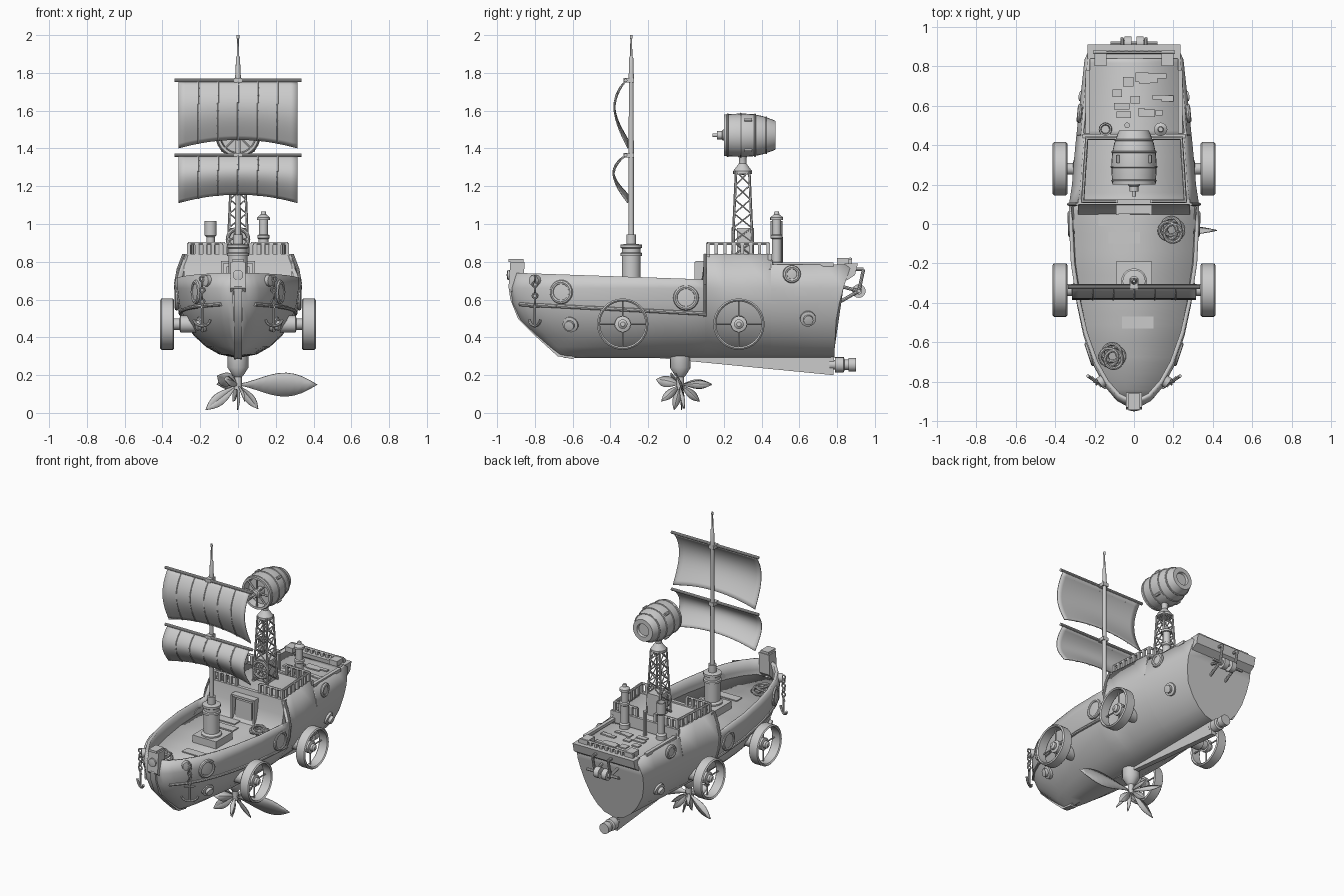
import bpy, bmesh, random
from math import sin, cos, pi, radians
from mathutils import Vector as V

if "Cube" in bpy.data.objects:
    bpy.data.objects.remove(bpy.data.objects["Cube"])
random.seed(3)

def mesh(name, verts, faces, solid=0):
    me = bpy.data.meshes.new(name)
    me.from_pydata([tuple(v) for v in verts], [], faces)
    bm = bmesh.new(); bm.from_mesh(me)
    bmesh.ops.remove_doubles(bm, verts=bm.verts, dist=1e-5)
    bmesh.ops.recalc_face_normals(bm, faces=bm.faces)
    bm.to_mesh(me); bm.free()
    ob = bpy.data.objects.new(name, me)
    bpy.context.collection.objects.link(ob)
    if solid:
        m = ob.modifiers.new("thick", 'SOLIDIFY'); m.thickness = solid; m.offset = -1
    return ob

def lathe(name, o, axis, prof, n=20, closed=False):
    """Revolve (radius, height) pairs about an axis through o."""
    q = V(axis).to_track_quat('Z', 'Y'); k = len(prof)
    vs = [V(o) + q @ V((r*cos(2*pi*i/n), r*sin(2*pi*i/n), h)) for i in range(n) for r, h in prof]
    fs = [(i*k+j, (i+1) % n*k+j, (i+1) % n*k+(j+1) % k, i*k+(j+1) % k)
          for i in range(n) for j in range(k if closed else k-1)]
    return mesh(name, vs, fs)

def ring(name, c, axis, R, r, n=20):
    return lathe(name, c, axis, [(R+r*cos(a*pi/4), r*sin(a*pi/4)) for a in range(8)], n, True)

def tube(name, p, q, r, n=8):
    d = V(q)-V(p)
    return lathe(name, p, d, [(0, 0), (r, 0), (r, d.length), (0, d.length)], n)

def path(name, pts, r, n=8):
    for p, q in zip(pts, pts[1:]): tube(name, p, q, r, n)

def prism(name, yz, x0, x1):
    k = len(yz)
    vs = [(x, y, z) for x in (x0, x1) for y, z in yz]
    return mesh(name, vs, [tuple(range(k)), tuple(range(k, 2*k))] +
                [(i, (i+1) % k, k+(i+1) % k, k+i) for i in range(k)])

def box(name, x0, x1, y0, y1, z0, z1):
    return prism(name, [(y0, z0), (y1, z0), (y1, z1), (y0, z1)], x0, x1)

def lerp(t, x):
    for (a, u), (b, w) in zip(t, t[1:]):
        if x <= b: return u+(w-u)*max(0, (x-a)/(b-a))
    return t[-1][1]

# hull shape: width by height, plan curve, stem and stern rake
WID = [(.29, .0), (.31, .10), (.35, .17), (.41, .235), (.49, .29), (.58, .32), (.66, .33), (.72, .33), (.84, .285)]
PLAN = [(-.9, .08), (-.87, .26), (-.8, .45), (-.7, .62), (-.55, .78), (-.4, .88), (-.2, .97), (0, 1), (.1, 1),
        (.12, .97), (.3, .93), (.5, .87), (.9, .76)]
STEM = [(.29, -.64), (.31, -.68), (.41, -.79), (.5, -.885), (.6, -.925), (.68, -.93), (.75, -.9)]
STERN = [(.29, .785), (.5, .795), (.62, .82), (.8, .88)]
def hw(y, z):
    if y < -.3: y = -.3+(y+.3)*-.6/(lerp(STEM, z)+.3)
    elif y > .5: y = .5+(y-.5)*.4/(lerp(STERN, z)-.5)
    return lerp(WID, z)*lerp(PLAN, y)
def sheer(s): return .71-.035*s if s <= .1 else (.84 if s < .45 else .785)

S = [-.9, -.885, -.87, -.84, -.8, -.75, -.7, -.62, -.55, -.47, -.4, -.3, -.2, -.1, 0, .1, .102, .2, .3, .449, .451, .6, .75, .9]
vs, half = [], [.29, .31, .35, .41, .49, .58, .66]
for s in S:
    row = []
    for z in half+[sheer(s)]:
        y = s
        if s < -.3: y = -.3+(s+.3)*(lerp(STEM, z)+.3)/-.6
        elif s > .5: y = .5+(s-.5)*(lerp(STERN, z)-.5)/.4
        row.append((lerp(WID, z)*lerp(PLAN, s), y, z))
    vs += row[::-1]+[(-x, y, z) for x, y, z in row[1:]]
k, n = 15, len(S)
fs = [(i*k+j, i*k+j+1, i*k+k+j+1, i*k+k+j) for i in range(n-1) for j in range(k-1)]
mesh("hull", vs, fs+[tuple(range((n-1)*k, n*k)), tuple(range(k))], .02)

def deck(name, y0, y1, z, m=12):
    ys = [y0+(y1-y0)*i/m for i in range(m+1)]
    vs = [(sd*max(hw(y, z)-.008, .01), y, z) for y in ys for sd in (1, -1)]
    mesh(name, vs, [(2*i, 2*i+1, 2*i+3, 2*i+2) for i in range(m)], .012)
deck("main_deck", -.88, .11, .63, 24)
deck("cabin_deck", .1, .455, .83)
deck("rear_deck", .44, .85, .762)

# keel, stem and stern beam
prism("keel", [(-.35, .31), (.785, .31), (.78, .2)], -.018, .018)
st = [(-.9, .75), (-.94, .67), (-.93, .6), (-.89, .5), (-.79, .4), (-.68, .3), (-.6, .285)]
prism("stem", st+[(y+.03, z+.02) for y, z in st[::-1]], -.02, .02)
prism("stern_beam", [(.85, .7), (.895, .73), (.91, .79), (.84, .79)], -.235, .235)
prism("bow_post", [(-.94, .66), (-.9, .62), (-.86, .66), (-.855, .8), (-.93, .8)], -.04, .04)
box("bow_cap", -.03, .03, -.94, -.86, .8, .815)
lathe("bow_lamp", (0, -.93, .73), (0, -1, 0), [(0, 0), (.028, 0), (.028, .015), (0, .02)], 14)

# cabin front wall and door
prism("cabin_front", [(.04, .62), (.07, .66), (.09, .74), (.1, .84), (.125, .84), (.125, .62)], -.285, .285)
for x in (-.09, .078): box("door_side", x, x+.012, .045, .1, .64, .8)
box("door_lintel", -.09, .09, .05, .1, .79, .805)
box("cabin_back", -.26, .26, .435, .455, .76, .84)
box("door_panel", -.06, .06, .06, .09, .65, .775)

# cabin railing, stern railing
def rail(name, p, q, h, step):
    p, q = V(p), V(q); m = max(1, round((q-p).length/step)); up = V((0, 0, h))
    tube(name, p+up, q+up, .008, 6)
    for i in range(m+1):
        c = p.lerp(q, i/m); box(name+"_post", c.x-.009, c.x+.009, c.y-.009, c.y+.009, c.z, c.z+h)
for s in (1, -1):
    rail("cabin_rail", (s*.26, .115, .835), (s*.24, .435, .835), .062, .045)
    rail("front_rail", (s*.09, .115, .835), (s*.26, .115, .835), .062, .04)
    rail("back_rail", (s*.07, .435, .835), (s*.24, .435, .835), .062, .04)
    box("stern_block", s*.17-.03, s*.17+.03, .8, .88, .785, .82)
    box("roof_edge", s*.235-.012, s*.235+.012, .46, .78, .775, .795)
rail("stern_rail", (-.2, .87, .775), (.2, .87, .775), .04, .04)
for i in range(14):
    x, y = random.uniform(-.19, .15), random.uniform(.53, .74)
    box("deck_plate", x, x+random.uniform(.03, .08), y, y+random.uniform(.02, .05), .755, .77)
for y, x in ((-.07, -.05), (-.5, .02), (.02, -.1)):
    box("deck_plank", x-.08, x+.08, y-.03, y+.03, .625, .637)

# mast with two yards and sails
box("mast_base", -.09, .09, -.37, -.19, .62, .68)
lathe("mast_foot", (0, -.29, 0), (0, 0, 1), [(0, .62), (.065, .62), (.065, .69), (.05, .7), (.05, .83), (.058, .83),
      (.058, .845), (.05, .85), (.05, .87), (.058, .875), (.058, .89), (.026, .895), (.026, .945), (0, .945)])
lathe("mast", (0, -.29, 0), (0, 0, 1), [(0, .9), (.015, .9), (.013, 1.75), (.016, 1.78), (.013, 1.8), (.011, 1.88),
      (.006, 1.89), (.005, 1.98), (.008, 1.985), (.007, 2), (0, 2)], 14)
def sail(zt, zb, belly):
    def P(x, t, off=0):
        z = zt+(zb+.045*(1-(x/.315)**2)-zt)*t
        return (x, -.318-off-belly*sin(pi*t**.85)+.008*t, z)
    nx, nz = 18, 14
    vs = [P(-.315+.63*i/nx, j/nz) for i in range(nx+1) for j in range(nz+1)]
    m = nz+1
    mesh("sail", vs, [(i*m+j, i*m+j+1, i*m+m+j+1, i*m+m+j) for i in range(nx) for j in range(nz)], .006)
    for x in (-.21, -.105, 0, .105, .21):
        path("sail_seam", [P(x, t/8) for t in range(9)], .005, 5)
    tube("yard", (-.335, -.32, zt), (.335, -.32, zt), .01, 10)
    box("yard_clamp", -.02, .02, -.33, -.275, zt-.012, zt+.012)
sail(1.76, 1.40, .065); sail(1.365, 1.11, .07)

# lattice tower and turbine head
for sx in (1, -1):
    for sy in (1, -1):
        tube("tower_leg", (sx*.055, .3+sy*.055, .83), (sx*.035, .3+sy*.035, 1.28), .007, 6)
def corner(i, z):
    w = .055-.02*(z-.83)/.45
    return (w*(1, 1, -1, -1)[i % 4], .3+w*(1, -1, -1, 1)[i % 4], z)
for j in range(6):
    z0, z1 = .83+j*.075, .83+(j+1)*.075
    for i in range(4):
        tube("tower_brace", corner(i, z0), corner(i+1, z1), .004, 5)
        tube("tower_brace", corner(i+1, z0), corner(i, z1), .004, 5)
lathe("tower_cap", (0, .3, 0), (0, 0, 1), [(0, 1.26), (.05, 1.265), (.05, 1.28), (.035, 1.3), (.02, 1.32), (.02, 1.35), (.03, 1.37), (0, 1.38)])
box("winch_box", -.045, .045, .27, .36, .83, .98)
ring("winch_wheel", (0, .25, .92), (0, 1, 0), .055, .01)
for a in range(3):
    d = V((cos(a*pi/3), 0, sin(a*pi/3)))*.055
    tube("winch_spoke", V((0, .25, .92))-d, V((0, .25, .92))+d, .006, 6)
H = V((0, .2, 1.47))
lathe("turbine_shell", H, (0, 1, 0), [(0, .05), (.09, .05), (.096, 0), (.11, 0), (.113, .05), (.115, .1), (.111, .16),
      (.1, .21), (.082, .26), (.075, .275), (.045, .275), (.04, .26), (0, .26)], 28)
for h, r in ((.02, .111), (.09, .115), (.165, .11), (.225, .095)): ring("turbine_band", H+V((0, h, 0)), (0, 1, 0), r, .005, 28)
lathe("turbine_spinner", H+V((0, -.06, 0)), (0, 1, 0), [(0, 0), (.01, 0), (.01, .025), (.022, .025), (.022, .05), (.03, .055), (.03, .12), (0, .12)], 14)
for a in range(8):
    d = V((cos(a*pi/4), 0, sin(a*pi/4)))
    tube("turbine_spoke", H+V((0, .01, 0)), H+V((0, .01, 0))+d*.1, .007, 6)
    if a % 2: tube("turbine_latch", H+d*.115+V((0, .11, 0)), H+d*.115+V((0, .15, 0)), .01, 6)

# chimneys
lathe("tall_chimney", (.135, .48, 0), (0, 0, 1), [(0, .75), (.034, .75), (.034, .79), (.026, .8), (.026, .92), (.032, .925), (.032, .94),
      (.024, .945), (.024, 1.02), (.034, 1.02), (.034, 1.035), (.015, 1.05), (.012, 1.065), (0, 1.065)], 16)
lathe("short_chimney", (-.145, .48, 0), (0, 0, 1), [(0, .75), (.034, .75), (.034, .79), (.022, .8), (.022, .93), (.032, .94), (.032, 1.015), (.024, 1.015), (.02, .95), (0, .95)], 16)
tube("thin_pipe", (-.035, .5, .75), (-.035, .5, .93), .014, 10)

# leaf-shaped blade
def leaf(name, o, d, nrm, L, w):
    o, d, nrm = V(o), V(d).normalized(), V(nrm); side = d.cross(nrm).normalized(); nrm = side.cross(d)
    vs = []
    for i in range(11):
        t = i/10; b = w*(sin(pi*t**1.3)*.92+.08*(1-t))
        vs += [o+d*L*t+side*b*s+nrm*(.012*sin(pi*t)*(1-abs(s))) for s in (-1, 0, 1)]
    mesh(name, vs, [(3*i+j, 3*i+j+1, 3*i+j+4, 3*i+j+3) for i in range(10) for j in (0, 1)], .005)
C = V((0, -.03, .15))
lathe("lower_hub", (0, -.03, 0), (0, 0, 1), [(0, .12), (.02, .125), (.02, .19), (.03, .2), (.055, .24), (.055, .31), (0, .31)], 16)
leaf("large_blade", C+V((.01, 0, 0)), (1, 0, 0), (0, 1, .35), .41, .07)
for d, L, w in (((-1, .05, -.78), .22, .035), ((.5, .1, -.6), .17, .03), ((0, -.25, -1), .14, .022), ((-.6, .9, .02), .2, .03),
                ((.1, 1, 0), .17, .025), ((-.5, -.9, .2), .15, .035), ((.3, -.8, -.7), .14, .025), ((-.2, .8, -.7), .14, .025), ((-.7, -.3, .3), .13, .045)):
    leaf("small_blade", C, d, (.3, 1, .3) if abs(d[0]) > abs(d[1]) else (1, 0, .4), L, w)

# stern thruster and rear pulley
lathe("stern_thruster", (0, .76, .255), (0, 1, 0), [(0, 0), (.025, 0), (.025, .03), (.04, .03), (.04, .075), (.028, .08), (.028, .1), (.036, .1), (.036, .14), (0, .14)], 16)
for s in (1, -1):
    lathe("pulley_wheel", (s*.03, .915, .645), (s, 0, 0), [(0, -.018), (.036, -.018), (.036, .018), (.018, .018), (.018, .03), (0, .03)], 16)
    path("pulley_arm", [(s*.06, .8, .58), (s*.06, .915, .645), (s*.06, .94, .76), (s*.06, .86, .76)], .009)
    tube("pulley_brace", (s*.06, .82, .67), (s*.06, .915, .645), .009)
tube("pulley_axle", (-.12, .915, .645), (.12, .915, .645), .01)

for s in (1, -1):
    # side thrusters in open ducts
    for y in (-.335, .28):
        c = (0, y, .47)
        lathe("duct_ring", c, (s, 0, 0), [(.12, .345), (.128, .338), (.136, .345), (.136, .405), (.128, .412), (.12, .405)], 32, True)
        lathe("duct_hub", c, (s, 0, 0), [(0, .2), (.045, .2), (.045, .305), (.03, .31), (.03, .345), (.042, .345), (.042, .37),
              (.025, .375), (.025, .39), (.012, .4), (0, .4)], 16)
        for a in range(4):
            d = V((0, cos(a*pi/2), sin(a*pi/2)))
            tube("duct_spoke", V((s*.36, y, .47)), V((s*.36, y, .47))+d*.125, .005, 6)
    # portholes and side lamps
    for y, z, r in ((-.66, .64, .052), (0, .61, .056), (.56, .735, .036)):
        nx = V((s, -s*s*(hw(y+.03, z)-hw(y-.03, z))/.06, 0))
        o = (s*hw(y, z), y, z)
        ring("porthole_frame", o, nx, r, .012, 24)
        lathe("porthole_glass", o, nx, [(0, -.02), (r, -.02), (r, .004), (0, .01)], 24)
    for y, z in ((-.61, .47), (.645, .5)):
        nx = V((s, -(hw(y+.03, z)-hw(y-.03, z))/.06, -.35))
        lathe("side_lamp", (s*hw(y, z), y, z), nx, [(0, -.03), (.042, -.03), (.042, .012), (.026, .016), (.026, .035), (0, .04)], 16)
    # rub rail and cabin edge strip
    path("rub_rail", [(s*(hw(y, z)+.003), y, z) for y, z in [(-.88+i*.098, .575-i*.005) for i in range(11)]], .01)
    path("cabin_edge", [(s*(hw(.1, z)+.002), .1, z) for z in (.51, .6, .68, .76, .84)], .008)
    # bow anchor on its chain
    x, y = s*.19, -.8
    for i in range(5): ring("chain_link", (x, y, .71-i*.03), (1, 0, 0) if i % 2 else (0, 1, 0), .013, .005, 10)
    lathe("chain_port", (s*.15, -.79, .7), (s, -.7, 0), [(0, 0), (.03, 0), (.03, .03), (0, .035)], 12)
    tube("anchor_shank", (x, y, .58), (x, y, .46), .007)
    tube("anchor_stock", (x-.025, y-.025*s, .56), (x+.025, y+.025*s, .56), .006)
    path("anchor_arm", [(x+.045*sin(a), y+.03*s*sin(a), .5-.04*cos(a)) for a in [radians(-80+20*i) for i in range(9)]], .008)

# coiled ropes on deck
for cx, cy in ((.19, -.03), (-.11, -.67)):
    for i in range(4):
        ring("rope_coil", (cx+.018*cos(i*1.7), cy+.018*sin(i*1.7), .645+.008*i), (.25*cos(i*2), .25*sin(i*2), 1), .045, .009, 18)

# smooth shading with sharp edges kept
bpy.ops.object.select_all(action='SELECT')
bpy.context.view_layer.objects.active = bpy.data.objects["hull"]
bpy.ops.object.shade_smooth_by_angle(angle=radians(32))
